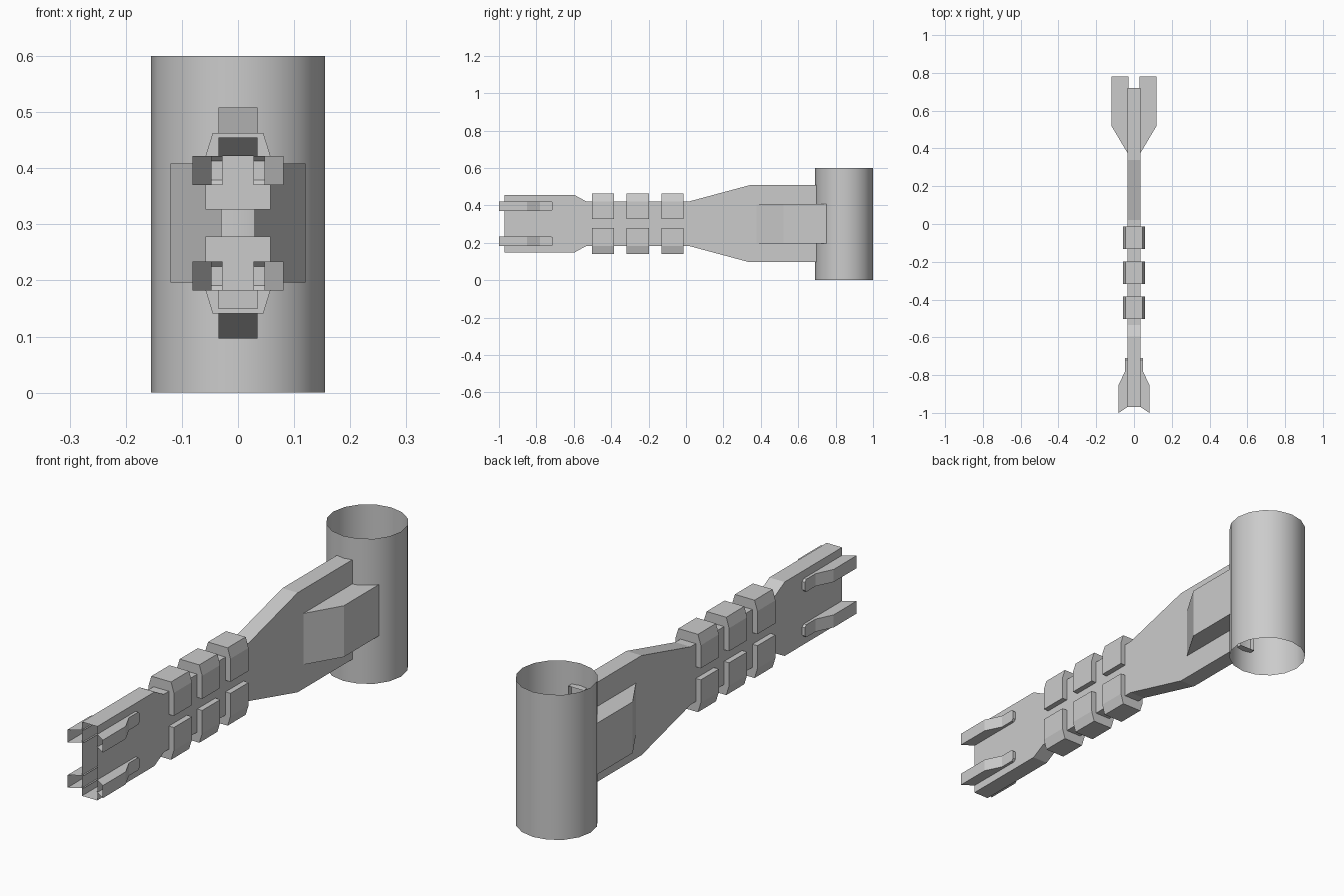
import bpy, bmesh, math

if "Cube" in bpy.data.objects:
    bpy.data.objects.remove(bpy.data.objects["Cube"])

MID = 0.302  # height of the horizontal symmetry plane


def loft(name, rings, closed=True, cap_start=False, cap_end=False):
    """Skin a list of cross-section rings; optionally cap the ends."""
    bm = bmesh.new()
    rows = [[bm.verts.new(p) for p in ring] for ring in rings]
    n = len(rows[0])
    for a, b in zip(rows, rows[1:]):
        for i in range(n if closed else n - 1):
            j = (i + 1) % n
            bm.faces.new((a[i], a[j], b[j], b[i]))
    if cap_start:
        bm.faces.new(rows[0][::-1])
    if cap_end:
        bm.faces.new(rows[-1])
    bmesh.ops.recalc_face_normals(bm, faces=bm.faces)
    me = bpy.data.meshes.new(name)
    bm.to_mesh(me)
    bm.free()
    ob = bpy.data.objects.new(name, me)
    bpy.context.collection.objects.link(ob)
    return ob


# Thin open tube at the back
R, TY = 0.155, 0.845
circle = [(R * math.cos(k * math.pi / 8), TY + R * math.sin(k * math.pi / 8))
          for k in range(16)]
tube = loft("back_tube", [[(x, y, z) for x, y in circle] for z in (0, 0.6)])
bpy.context.view_layer.objects.active = tube
tube.select_set(True)
bpy.ops.object.shade_smooth_by_angle(angle=math.radians(40))

# Hollow rectangular arm, open at both ends: (y, half height)
W = 0.035
arm = [(-0.97, 0.153), (-0.595, 0.153), (-0.535, 0.12), (0.02, 0.12),
       (0.34, 0.206), (0.72, 0.206)]
loft("main_arm", [[(-W, y, MID - h), (W, y, MID - h), (W, y, MID + h), (-W, y, MID + h)]
                  for y, h in arm])

# Three pairs of chamfered grip blocks
block = [(-0.058, 0.024), (0.058, 0.024), (0.058, 0.119),
         (0.045, 0.161), (-0.045, 0.161), (-0.058, 0.119)]
for k in range(3):
    y0 = -0.502 + 0.185 * k
    for s, tag in ((1, "upper"), (-1, "lower")):
        loft(f"grip_block_{tag}_{k + 1}",
             [[(x, y, MID + s * h) for x, h in block] for y in (y0, y0 + 0.118)],
             cap_start=True, cap_end=True)

for side, tag in ((1, "right"), (-1, "left")):
    # Wide side bracket running into the tube: (inner y, outer y, outer x)
    H = 0.106
    rings = []
    for yi, yo, xo in ((0.365, 0.367, 0.029), (0.52, 0.52, 0.12), (0.78, 0.78, 0.12)):
        rings.append([(side * 0.028, yi, MID + H), (side * xo, yo, MID + H),
                      (side * xo, yo, MID - H), (side * 0.028, yi, MID - H)])
    loft(f"side_bracket_{tag}", rings, closed=False)

    # Flared front prongs, open at the tip: (inner y, outer y, outer x, half height)
    prong = [(-0.965, -1.0, 0.081, 0.026), (-0.85, -0.85, 0.081, 0.026),
             (-0.78, -0.78, 0.047, 0.026), (-0.72, -0.72, 0.047, 0.026),
             (-0.71, -0.71, 0.047, 0.017)]
    for s, level in ((1, "upper"), (-1, "lower")):
        zc = MID + s * 0.094
        loft(f"front_prong_{level}_{tag}",
             [[(side * 0.028, yi, zc + h), (side * xo, yo, zc + h),
               (side * xo, yo, zc - h), (side * 0.028, yi, zc - h)]
              for yi, yo, xo, h in prong],
             closed=False, cap_end=True)
